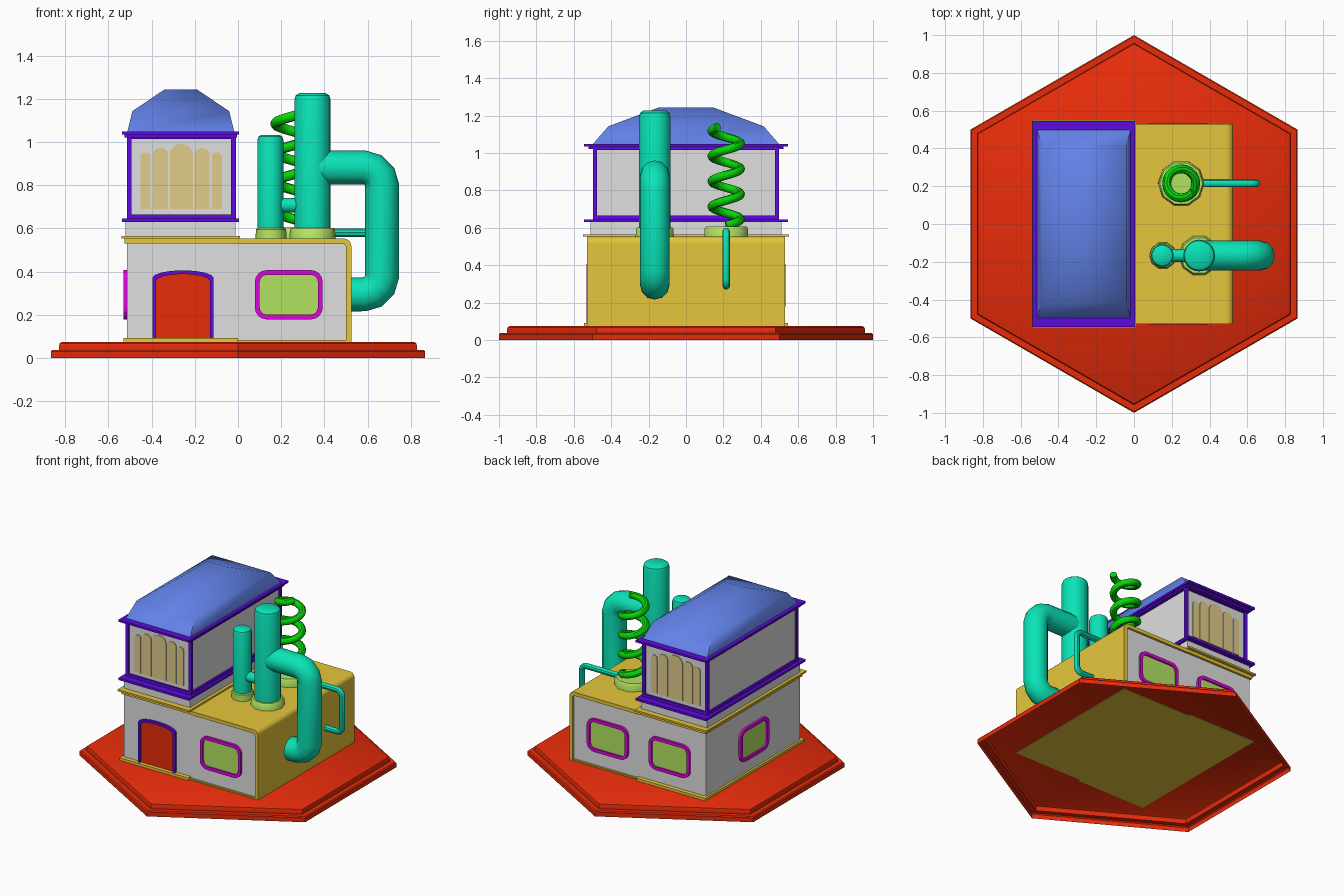
import bpy, bmesh, math
from mathutils import Matrix, Vector

if "Cube" in bpy.data.objects:
    bpy.data.objects.remove(bpy.data.objects["Cube"])


def mat(name, r, g, b):
    m = bpy.data.materials.new(name)
    lin = [((c / 255 + 0.055) / 1.055) ** 2.4 if c > 10 else c / 255 / 12.92 for c in (r, g, b)]
    m.diffuse_color = (*lin, 1)
    m.use_nodes = True
    m.node_tree.nodes["Principled BSDF"].inputs["Base Color"].default_value = m.diffuse_color
    return m


RED = mat("red", 232, 44, 10)
YELLOW = mat("yellow", 230, 198, 60)
GREY = mat("wall grey", 224, 224, 224)
PURPLE = mat("purple", 92, 10, 222)
BLUE = mat("roof blue", 100, 132, 236)
TEAL = mat("teal", 10, 228, 184)
GREEN = mat("bright green", 8, 214, 8)
LIME = mat("lime", 180, 228, 98)
MAGENTA = mat("magenta", 222, 4, 222)
TAN = mat("tan", 226, 204, 138)


def make(name, verts, faces, m, mtx=None, smooth=False):
    me = bpy.data.meshes.new(name)
    me.from_pydata([tuple(v) for v in verts], [], faces)
    bm = bmesh.new()
    bm.from_mesh(me)
    if mtx:
        bm.transform(mtx)
    bmesh.ops.recalc_face_normals(bm, faces=bm.faces)
    bm.to_mesh(me)
    bm.free()
    me.materials.append(m)
    ob = bpy.data.objects.new(name, me)
    bpy.context.collection.objects.link(ob)
    if smooth:
        finish(ob)
    return ob


def finish(ob, angle=36):
    bpy.ops.object.select_all(action='DESELECT')
    ob.select_set(True)
    bpy.context.view_layer.objects.active = ob
    if ob.type == 'CURVE':
        bpy.ops.object.convert(target='MESH')
    bpy.ops.object.shade_smooth_by_angle(angle=math.radians(angle))


def loft(name, rings, m, mtx=None, smooth=False, loop=False, floor=True):
    """Skin equal-length rings; cap the ends, or close the last onto the first."""
    n, k = len(rings[0]), len(rings)
    verts = [v for r in rings for v in r]
    faces = [(i * n + j, i * n + (j + 1) % n, (i + 1) % k * n + (j + 1) % n, (i + 1) % k * n + j)
             for i in range(k if loop else k - 1) for j in range(n)]
    if not loop:
        faces += [tuple(range((k - 1) * n, k * n))] + ([tuple(range(n))] if floor else [])
    return make(name, verts, faces, m, mtx, smooth)


def box(name, x0, x1, y0, y1, z0, z1, m):
    return loft(name, [[(x0, y0, z), (x1, y0, z), (x1, y1, z), (x0, y1, z)] for z in (z0, z1)], m)


def lathe(name, profile, x, y, seg, m, smooth=True, turn=0.0, floor=True):
    rings = [[(x + r * math.cos(turn + math.tau * i / seg), y + r * math.sin(turn + math.tau * i / seg), z)
              for i in range(seg)] for r, z in profile]
    return loft(name, rings, m, smooth=smooth, floor=floor)


def plate(name, pts, n0, n1, m, mtx):
    return loft(name, [[(u, v, n) for u, v in pts] for n in (n0, n1)], m, mtx)


def frame(name, outer, inner, n0, n1, m, mtx):
    rings = [[(u, v, n) for u, v in p] for p, n in ((outer, n0), (outer, n1), (inner, n1), (inner, n0))]
    return loft(name, rings, m, mtx, loop=True)


def wall(ux, uy, nx, ny, ox, oy):
    """Wall-space matrix: local u along the wall, v up, n outward."""
    return Matrix(((ux, 0, nx, ox), (uy, 0, ny, oy), (0, 1, 0, 0), (0, 0, 0, 1)))


def rect(u0, u1, v0, v1):
    return [(u0, v0), (u1, v0), (u1, v1), (u0, v1)]


def rounded(w, h, r, cv, n=4):
    return [(sx * (w - r) + r * math.cos(a0 + i * math.pi / 2 / n), cv + sy * (h - r) + r * math.sin(a0 + i * math.pi / 2 / n))
            for sx, sy, a0 in ((1, 1, 0), (-1, 1, math.pi / 2), (-1, -1, math.pi), (1, -1, 1.5 * math.pi))
            for i in range(n + 1)]


def arched(c, w, v0, v1, rise, n=8):
    top = [(c + w * math.cos(math.pi * i / n), v1 - rise + rise * math.sin(math.pi * i / n)) for i in range(n + 1)]
    return [(c - w, v0), (c + w, v0)] + top


def tube(name, pts, radius, m, res=4):
    cu = bpy.data.curves.new(name, 'CURVE')
    cu.dimensions = '3D'
    cu.bevel_depth, cu.bevel_resolution, cu.use_fill_caps = radius, res, True
    sp = cu.splines.new('POLY')
    sp.points.add(len(pts) - 1)
    for p, co in zip(sp.points, pts):
        p.co = (*co, 1)
    cu.materials.append(m)
    ob = bpy.data.objects.new(name, cu)
    bpy.context.collection.objects.link(ob)
    finish(ob)
    return ob


def bent(pts, r, n=3):
    """Round the corners of a right-angled path."""
    P = [Vector(p) for p in pts]
    out = [P[0]]
    for a, b, c in zip(P, P[1:], P[2:]):
        d0, d1 = (a - b).normalized(), (c - b).normalized()
        o = b + r * (d0 + d1)
        out += [o - r * (d1 * math.cos(t) + d0 * math.sin(t)) for t in (i * math.pi / 2 / n for i in range(n + 1))]
    return out + [P[-1]]


# hexagonal stepped base, hollow below, with the building's floor showing underneath
lathe("hexagon_base", [(1, 0), (1, .03), (.993, .037), (.957, .037), (.957, .058), (.953, .068), (.943, .074)],
      0, 0, 6, RED, True, math.pi / 2, floor=False)
box("underside_floor_right", 0, .525, -.53, .53, .071, .078, YELLOW)
box("underside_floor_left", -.53, 0, -.545, .545, .071, .078, YELLOW)

# ground floor: grey core, yellow wrap over the right half, trim round the left half
box("ground_floor_walls", -.515, .505, -.515, .515, .076, .54, GREY)
arc = [i * math.pi / 10 for i in range(6)]
shell = [(0, .553)] + [(.49 + .035 * math.sin(a), .518 + .035 * math.cos(a)) for a in arc] + [(.525, .076), (.5, .076)]
shell += [(.485 + .015 * math.cos(a), .513 + .015 * math.sin(a)) for a in arc] + [(0, .528)]
plate("yellow_wrap", shell, -.53, .53, YELLOW, wall(1, 0, 0, -1, 0, 0))
box("right_floor_trim", 0, .525, -.525, .525, .076, .083, YELLOW)
box("left_floor_trim", -.53, 0, -.545, .545, .076, .092, YELLOW)
box("left_cornice_lower", -.525, 0, -.53, .53, .53, .553, YELLOW)
box("left_cornice_upper", -.54, .01, -.55, .55, .553, .565, YELLOW)

# ground floor windows
for name, m in (("front", wall(1, 0, 0, -1, .235, -.515)),
                ("back_a", wall(-1, 0, 0, 1, .235, .515)),
                ("back_b", wall(-1, 0, 0, 1, -.24, .515)),
                ("left", wall(0, -1, -1, 0, -.515, 0))):
    frame(name + "_window_frame", rounded(.157, .114, .054, .293), rounded(.135, .092, .034, .293), -.005, .016, MAGENTA, m)
    plate(name + "_window_glass", rounded(.14, .098, .038, .293), -.004, .004, LIME, m)

# arched double door
front = wall(1, 0, 0, -1, 0, -.515)
frame("door_frame", arched(-.255, .142, .09, .406, .035), arched(-.255, .125, .09, .389, .032), -.005, .016, PURPLE, front)
plate("door", arched(-.255, .128, .09, .392, .033), -.004, .004, RED, front)

# upper storey
box("upper_plinth", -.52, -.012, -.51, .51, .56, .632, GREY)
box("upper_ledge", -.537, .005, -.545, .545, .63, .645, PURPLE)
box("upper_walls", -.503, -.022, -.485, .485, .64, 1.04, GREY)
box("eaves_lower", -.525, -.005, -.52, .52, 1.022, 1.034, PURPLE)
box("eaves_upper", -.537, .005, -.545, .545, 1.034, 1.048, PURPLE)
ends = (("front", wall(1, 0, 0, -1, -.2625, -.485)), ("back", wall(-1, 0, 0, 1, -.2625, .485)))
for name, m in ends:
    frame(name + "_upper_frame", rect(-.2525, .2525, .645, 1.03), rect(-.23, .23, .665, 1.015), -.005, .012, PURPLE, m)
    # five arched windows, tallest in the middle
    for c, w, top in ((0, .053, .992), (.096, .035, .973), (-.096, .035, .973), (.165, .023, .952), (-.165, .023, .952)):
        plate(name + "_arched_window", arched(c, w, .69, top, w * .9), -.003, .006, TAN, m)
for name, m in (("left", wall(0, -1, -1, 0, -.503, 0)), ("right", wall(0, 1, 1, 0, -.022, 0))):
    frame(name + "_upper_frame", rect(-.497, .497, .645, 1.03), rect(-.477, .477, .665, 1.015), -.005, .012, PURPLE, m)

# softly shaded blue roof
roof = [[(-.265 + sx * w, sy * d, z) for sx, sy in ((-1, -1), (1, -1), (1, 1), (-1, 1))]
        for w, d, z in ((.248, .5, 1.046), (.224, .415, 1.143), (.076, .147, 1.243))]
finish(loft("roof", roof, BLUE), 46)

# tanks on lime flanges
lathe("large_tank_flange", [(.108, .55), (.104, .595), (.098, .602)], .345, -.167, 10, LIME)
lathe("small_tank_flange", [(.072, .55), (.07, .595), (.064, .602)], .153, -.167, 10, LIME)
lathe("large_tank", [(.084, .59), (.084, 1.195), (.078, 1.215), (.062, 1.226)], .345, -.167, 20, TEAL)
lathe("small_tank", [(.06, .59), (.06, 1.01), (.055, 1.025), (.043, 1.033)], .15, -.167, 20, TEAL)
tube("tank_link", [(.15, -.167, .707), (.345, -.167, .707)], .034, TEAL)

# pipes looping back into the right wall
tube("large_pipe", bent([(.345, -.167, .882), (.667, -.167, .882), (.667, -.167, .295), (.51, -.167, .295)], .085), .079, TEAL)
tube("thin_pipe", bent([(.3, .215, .58), (.648, .215, .58), (.648, .215, .29), (.51, .215, .29)], .035), .02, TEAL, 3)

# coil on its flange
lathe("coil_flange", [(.123, .55), (.121, .597), (.114, .606)], .25, .215, 10, LIME)
helix = [(.25 + .077 * math.cos(t), .215 + .077 * math.sin(t), .612 + .135 * t / math.tau)
         for t in (i * math.tau / 20 for i in range(79))]
tube("coil", helix, .0235, GREEN, 3)
